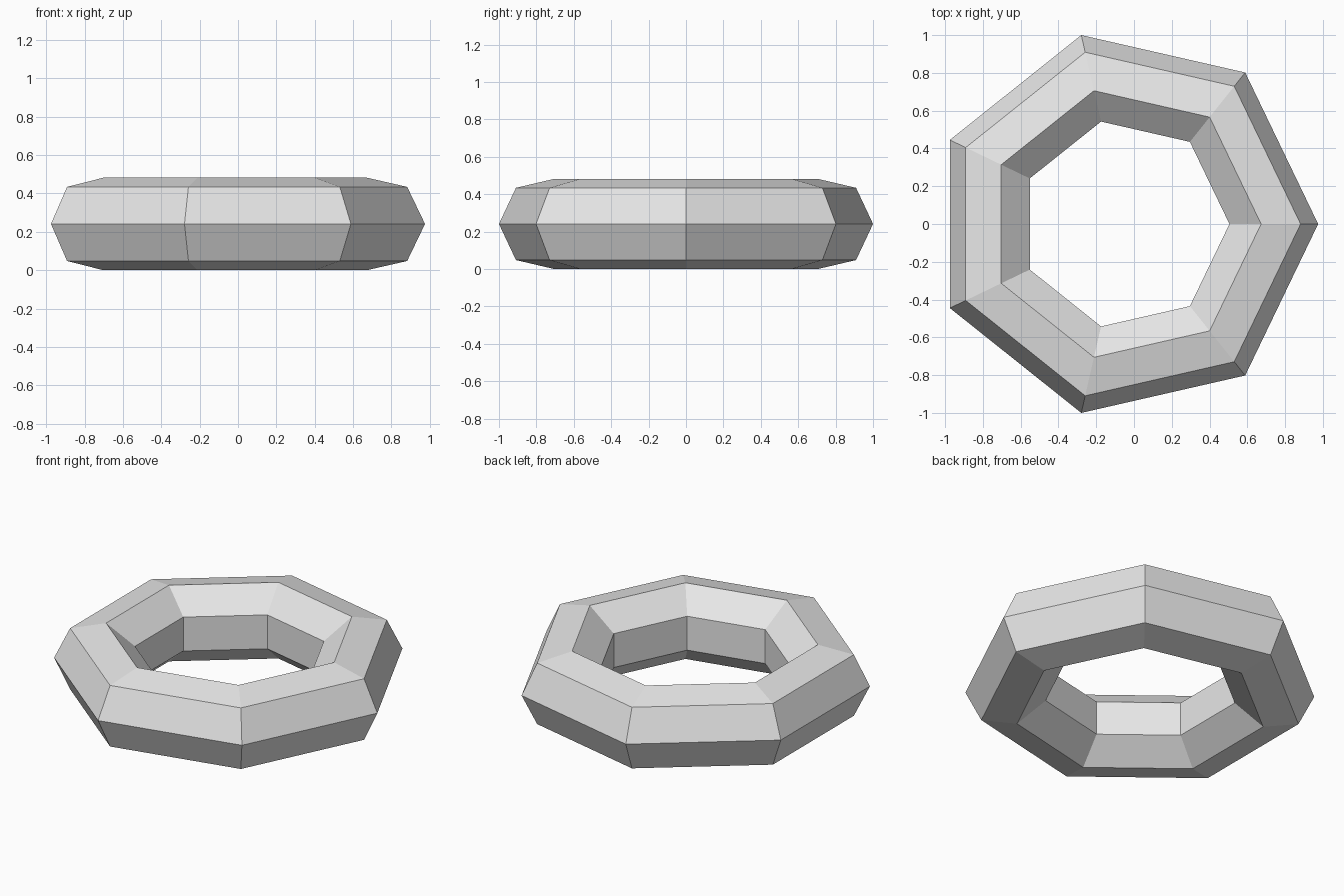
import bpy
import math

cube = bpy.data.objects.get("Cube")
if cube:
    bpy.data.objects.remove(cube, do_unlink=True)

SIDES = 7                       # around the ring and around its cross-section
MINOR = 0.247
MAJOR = 1 / math.sin(4 * math.pi / SIDES) - MINOR
HALF_HEIGHT = MINOR * math.sin(4 * math.pi / SIDES)
OUTER = MAJOR + MINOR
SHIFT = -OUTER * (1 - math.cos(math.pi / SIDES)) / 2

# Faceted ring
bpy.ops.mesh.primitive_torus_add(
    major_segments=SIDES, minor_segments=SIDES,
    major_radius=MAJOR, minor_radius=MINOR,
    location=(SHIFT, 0, HALF_HEIGHT))
ring = bpy.context.object
ring.name = "faceted_ring"
bpy.ops.object.shade_flat()

# Plain grey
grey = bpy.data.materials.new("light_grey")
grey.use_nodes = True
colour = (0.8, 0.8, 0.8, 1)
grey.diffuse_color = colour
grey.node_tree.nodes["Principled BSDF"].inputs["Base Color"].default_value = colour
ring.data.materials.append(grey)
